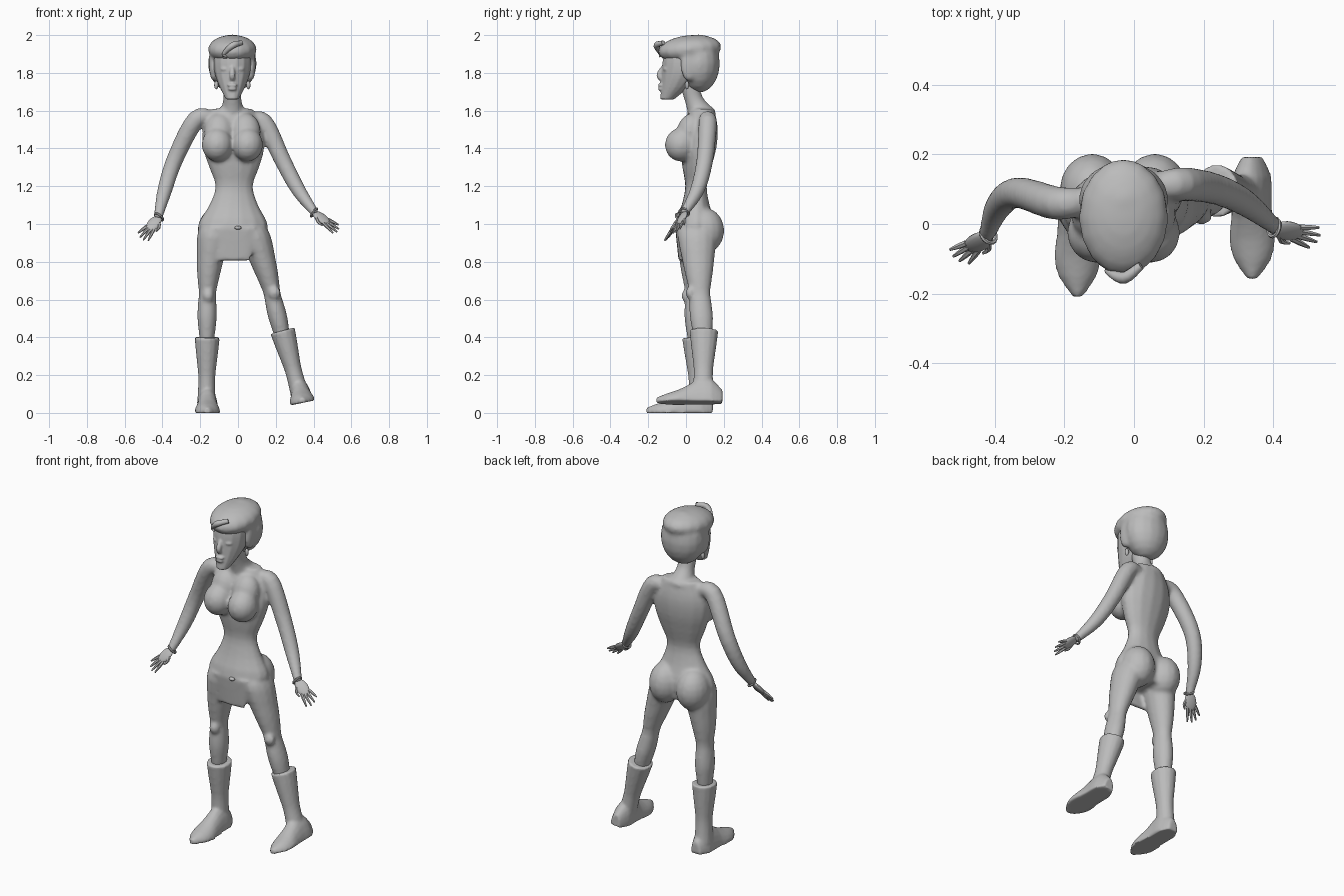
import bpy, bmesh, math
from math import sin, cos, pi
from mathutils import Vector, Matrix

cube = bpy.data.objects.get("Cube")
if cube:
    bpy.data.objects.remove(cube, do_unlink=True)

grey = bpy.data.materials.new("plain grey")
grey.use_nodes = True
colour = (.5, .5, .5, 1)
grey.diffuse_color = colour
grey.node_tree.nodes["Principled BSDF"].inputs["Base Color"].default_value = colour


def shade(obj):
    """Select one object and smooth it, keeping sharp edges."""
    bpy.ops.object.select_all(action="DESELECT")
    obj.select_set(True)
    bpy.context.view_layer.objects.active = obj
    bpy.ops.object.shade_smooth_by_angle(angle=math.radians(50))


def finish(name, bm, matrix):
    """Turn a bmesh into a coloured, smooth-shaded object."""
    bm.transform(matrix)
    bmesh.ops.recalc_face_normals(bm, faces=bm.faces)
    mesh = bpy.data.meshes.new(name)
    bm.to_mesh(mesh)
    bm.free()
    mesh.materials.append(grey)
    obj = bpy.data.objects.new(name, mesh)
    bpy.context.collection.objects.link(obj)
    shade(obj)
    return obj


def fuse(name, parts, voxel, passes):
    """Join overlapping parts into one softly blended surface."""
    bpy.ops.object.select_all(action="DESELECT")
    for part in parts:
        part.select_set(True)
    bpy.context.view_layer.objects.active = parts[0]
    bpy.ops.object.join()
    parts[0].name = name
    blend = parts[0].modifiers.new("blend", "REMESH")
    blend.mode = "VOXEL"
    blend.voxel_size = voxel
    blend.use_smooth_shade = True
    parts[0].modifiers.new("soften", "SMOOTH").iterations = passes


def sample(keys, t):
    """Smooth curve through evenly spaced keys, which are numbers or vectors."""
    position = t * (len(keys) - 1)
    i = min(int(position), len(keys) - 2)
    f = position - i
    here, after = keys[i], keys[i + 1]
    before = keys[i - 1] if i else here + here - after
    beyond = keys[i + 2] if i + 2 < len(keys) else after + after - here
    bend = before + before - here * 5 + after * 4 - beyond
    ease = here * 3 - before - after * 3 + beyond
    return (here + here + (after - before) * f + bend * f * f + ease * f ** 3) / 2


def skin(name, rings, matrix=Matrix()):
    """Bridge successive rings of points and cap both ends."""
    bm = bmesh.new()
    loops = [[bm.verts.new(point) for point in ring] for ring in rings]
    for lower, upper in zip(loops, loops[1:]):
        for i in range(len(lower)):
            bm.faces.new((lower[i - 1], lower[i], upper[i], upper[i - 1]))
    bm.faces.new(loops[0])
    bm.faces.new(loops[-1])
    return finish(name, bm, matrix)


def limb(name, path, widths, depth=1, upright=False, count=14, sides=14, twist=0):
    """Elliptical sections along a smooth path, level or square to the path."""
    path = [Vector(point) for point in path]
    rings = []
    for k in range(count):
        t = k / (count - 1)
        centre, width = sample(path, t), sample(widths, t)
        step = .01
        along = sample(path, min(t + step, 1)) - sample(path, max(t - step, 0))
        along = Vector((0, 0, -1)) if upright else along.normalized()
        across = Vector((0, 1, 0)).cross(along).normalized()
        front = along.cross(across)
        turn = Matrix.Rotation(twist * (1 - t), 3, "Z")
        angles = [2 * pi * s / sides for s in range(sides)]
        rings.append([centre + turn @ (across * cos(a) + front * sin(a) * depth) * width
                      for a in angles])
    return skin(name, rings)


def blob(name, centre, radii, frame=Matrix()):
    """Ellipsoid in its own frame."""
    bm = bmesh.new()
    bmesh.ops.create_uvsphere(bm, u_segments=16, v_segments=10, radius=1)
    return finish(name, bm, Matrix.Translation(centre) @ frame @ Matrix.Diagonal((*radii, 1)))


def boot(side, shaft, place, roll):
    """Flared shaft over a flat-soled foot running from heel to pointed toe."""
    halves = (.03, .056, .057, .06, .068, .056, .016)
    heights = (.07, .13, .135, .1, .07, .05, .028)
    rings = []
    count, arc, length = 13, 10, .35
    for k in range(count):
        t = k / (count - 1)
        half, height = sample(halves, t), sample(heights, t)
        rings.append([(half * cos(pi * s / arc), length * (.5 - t), height * sin(pi * s / arc))
                      for s in range(arc + 1)])
    foot = skin("foot", rings, Matrix.Translation(place) @ Matrix.Rotation(roll, 4, "Y"))
    leg = limb("shaft", shaft, (.067, .06, .052, .045, .046, .05), 1.15)
    fuse(side + "_boot", [leg, foot], .008, 3)


def hand(side, wrist, along, across):
    """Palm, fingers, thumb and bracelet; across points towards the thumb."""
    along, across = Vector(along).normalized(), Vector(across).normalized()
    frame = Matrix((across, along.cross(across), along)).transposed().to_4x4()
    wrist = Vector(wrist)
    blob(side + "_palm", wrist + along * .04, (.034, .013, .055), frame)
    taper = (.009, .008, .004)
    for number, length in enumerate((.06, .08, .085, .075)):
        offset = across * (number - 1.5) * .015
        root = wrist + along * .07 + offset
        tip = root + along * length + offset * .7
        limb(f"{side}_finger_{number + 1}", (root, root.lerp(tip, .5), tip), taper, count=5, sides=6)
    base = wrist + along * .015 + across * .015
    knuckle = base + along * .03 + across * .025
    limb(side + "_thumb", (base, knuckle, knuckle + along * .03), taper, count=5, sides=6)
    bpy.ops.mesh.primitive_torus_add(major_segments=16, minor_segments=6,
                                     major_radius=.026, minor_radius=.006)
    bracelet = bpy.context.object
    bracelet.name = side + "_bracelet"
    bracelet.matrix_world = Matrix.Translation(wrist - along * .01) @ frame
    bracelet.data.materials.append(grey)
    shade(bracelet)


def tilt(angle, axis="X"):
    return Matrix.Rotation(angle, 4, axis)


# The head and trunk share a centre line a little to the right
mid = -.03

# Torso with slightly turned shoulders, neck and short skirt front
body = [
    limb("torso", [(mid, .085, 1.61), (-.02, .055, 1.25), (mid, .05, .89)],
         (.11, .16, .165, .135, .1, .133, .187, .16), .57, upright=True, count=22, twist=.17),
    limb("neck", [(mid, .09, 1.56), (mid, .045, 1.65), (mid, .015, 1.75)], (.08, .05, .052)),
    limb("skirt", [(mid, -.04, .98), (-.022, -.025, .805)], (.12, .095), .15, upright=True, count=4)]
blob("skirt_clasp", (0, -.058, .98), (.018, .012, .01))

# Face and hair
face = [
    limb("face", [(mid, -.01, 1.94), (mid, -.015, 1.87), (mid, -.025, 1.8), (mid, -.055, 1.73),
                  (mid, -.1, 1.66)], (.092, .1, .094, .07, .034), 1.1, upright=True),
    limb("nose", [(mid, -.115, 1.84), (mid, -.14, 1.79), (mid, -.125, 1.76)], (.01, .016, .013), sides=8),
    blob("upper_lip", (mid, -.135, 1.735), (.027, .014, .009)),
    blob("lower_lip", (mid, -.135, 1.715), (.024, .014, .009))]
hair = [blob("back", (mid, .07, 1.85), (.13, .11, .155)),
        blob("crown", (mid, .02, 1.925), (.13, .17, .075), tilt(.1))]
limb("forelock", [(.02, -.12, 1.96), (mid, -.155, 1.945), (-.075, -.135, 1.9), (-.06, -.14, 1.885)],
     (.012, .017, .01, .004), sides=8)

# Paired parts of the body and head
for side, sign in (("right", -1), ("left", 1)):
    body += [blob("bust", (mid + sign * .08, -.025, 1.42), (.083, .087, .09), tilt(-.25)),
             blob("chest", (mid + sign * .07, .02, 1.49), (.08, .07, .1), tilt(-.3)),
             blob("buttock", (mid + sign * .09, .1, .965), (.094, .103, .12))]
    face.append(blob("eye", (mid + sign * .042, -.106, 1.82), (.024, .014, .011), tilt(sign * .4, "Z")))
    hair.append(blob("sideburn", (mid + sign * .1, .015, 1.84), (.024, .045, .085)))
    blob(side + "_earring", (mid + sign * .085, .005, 1.735), (.011, .011, .022))

# Arms and hands
arm_radii = (.04, .049, .045, .039, .023)
right_wrist, left_wrist = (-.424, -.035, 1.03), (.41, -.012, 1.055)
body += [limb("arm", [(-.14, .065, 1.565), (-.225, .06, 1.55), (-.335, .09, 1.34), (-.39, .05, 1.17),
                      right_wrist], arm_radii, count=18),
         limb("arm", [(.07, .11, 1.55), (.14, .115, 1.535), (.235, .1, 1.34), (.32, .06, 1.18),
                      left_wrist], arm_radii, count=18)]
hand("right", right_wrist, (-.8, -.6, -1), (.75, -.4, -.36))
hand("left", left_wrist, (1.2, -.3, -.9), (-.55, -.75, -.48))

# Legs, from hip to inside the boot
leg_radii = (.06, .085, .083, .074, .066, .056, .046, .05, .052, .046, .038)
body += [limb("leg", [(-.12, .05, 1.02), (-.158, .05, .7), (-.165, .055, .38)],
              leg_radii, 1.2, upright=True, count=22),
         limb("leg", [(.06, .055, 1.02), (.162, .07, .7), (.24, .09, .38)],
              leg_radii, 1.2, upright=True, count=22),
         blob("kneecap", (-.158, 0, .62), (.03, .024, .035)),
         blob("kneecap", (.193, .022, .635), (.034, .024, .035))]

# Blend the skin and hair
fuse("body", body, .01, 7)
fuse("face", face, .006, 2)
fuse("hair", hair, .012, 5)

# Boots, the left one tipped outwards
boot("right", [(-.163, .055, .4), (-.167, .07, .05)], (-.162, -.033, 0), 0)
boot("left", [(.236, .095, .435), (.33, .09, .09)], (.342, .017, .053), -.2)
